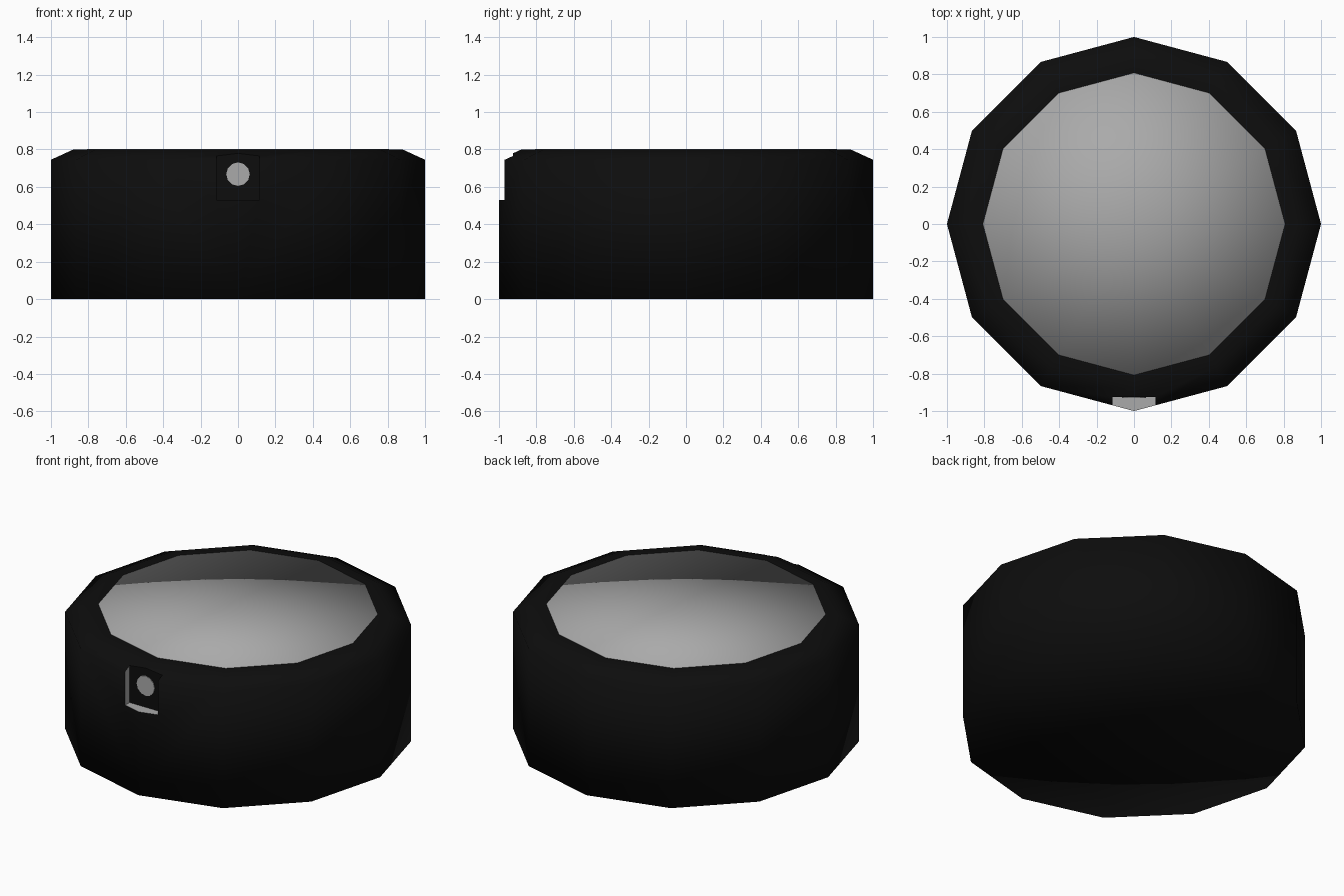
import bpy, bmesh, math
from mathutils import Matrix

if "Cube" in bpy.data.objects:
    bpy.data.objects.remove(bpy.data.objects["Cube"])

SIDES = 12


def material(name, rgb):
    m = bpy.data.materials.new(name)
    m.diffuse_color = (*rgb, 1)
    m.use_nodes = True
    m.node_tree.nodes["Principled BSDF"].inputs["Base Color"].default_value = m.diffuse_color
    return m


black = material("black casing", (0.004, 0.004, 0.004))
grey = material("light grey", (0.40, 0.40, 0.40))


def to_object(name, bm, mats, smooth):
    bmesh.ops.recalc_face_normals(bm, faces=bm.faces)
    me = bpy.data.meshes.new(name)
    bm.to_mesh(me)
    bm.free()
    for m in mats:
        me.materials.append(m)
    for p in me.polygons:
        p.use_smooth = smooth
    ob = bpy.data.objects.new(name, me)
    bpy.context.collection.objects.link(ob)
    return ob


def lathe(name, profile, mats, smooth=True):
    """Closed turned solid with fan caps from (radius, z) pairs."""
    bm = bmesh.new()
    rings = [[bm.verts.new((r * math.cos(2 * math.pi * i / SIDES),
                            r * math.sin(2 * math.pi * i / SIDES), z))
              for i in range(SIDES)] for r, z in profile]
    for a, b in zip(rings, rings[1:]):
        for i in range(SIDES):
            j = (i + 1) % SIDES
            bm.faces.new((a[i], a[j], b[j], b[i]))
    for ring, z in ((rings[0], profile[0][1]), (rings[-1], profile[-1][1])):
        c = bm.verts.new((0, 0, z))
        for i in range(SIDES):
            bm.faces.new((ring[i], ring[(i + 1) % SIDES], c))
    return to_object(name, bm, mats, smooth)


# Casing with chamfered upper rim
casing = lathe("casing", [(1, 0), (1, 0.745), (0.88, 0.8), (0.81, 0.8)], [black, grey])

# Notch cut in the front corner, open at the top
HALF, FLOOR, BACK = 0.115, 0.53, -0.925
bm = bmesh.new()
bmesh.ops.create_cube(bm, size=1, matrix=Matrix.Translation((0, BACK - 0.15, FLOOR + 0.2))
                      @ Matrix.Diagonal((2 * HALF, 0.3, 0.4, 1)))
cutter = to_object("notch_cutter", bm, [black, grey], False)
cutter.hide_render = True
mod = casing.modifiers.new("notch", 'BOOLEAN')
mod.operation = 'DIFFERENCE'
mod.solver = 'EXACT'
mod.object = cutter
bpy.context.view_layer.objects.active = casing
casing.select_set(True)
bpy.ops.object.modifier_apply(modifier=mod.name)
bpy.data.objects.remove(cutter)

# Notch floor and side walls are grey, its back wall stays black
for p in casing.data.polygons:
    c, n = p.center, p.normal
    if c.y < -0.9 and abs(c.x) < HALF + 0.01 and c.z > FLOOR - 0.01:
        wall = abs(n.x) > 0.99 and abs(abs(c.x) - HALF) < 0.002
        floor = n.z > 0.99 and abs(c.z - FLOOR) < 0.002
        back = abs(n.y) > 0.99 and abs(c.y - BACK) < 0.002
        if wall or floor or back:
            p.use_smooth = False
            p.material_index = 0 if back else 1

# Softly shaded grey top pane
lathe("top_pane", [(0.808, 0.79), (0.808, 0.802)], [grey])

# Round button on the notch back wall
bm = bmesh.new()
bmesh.ops.create_cone(bm, cap_ends=True, segments=12, radius1=0.063, radius2=0.063, depth=0.006,
                      matrix=Matrix.Translation((0, BACK - 0.001, 0.668))
                      @ Matrix.Rotation(math.pi / 2, 4, 'X'))
to_object("notch_button", bm, [grey], False)
